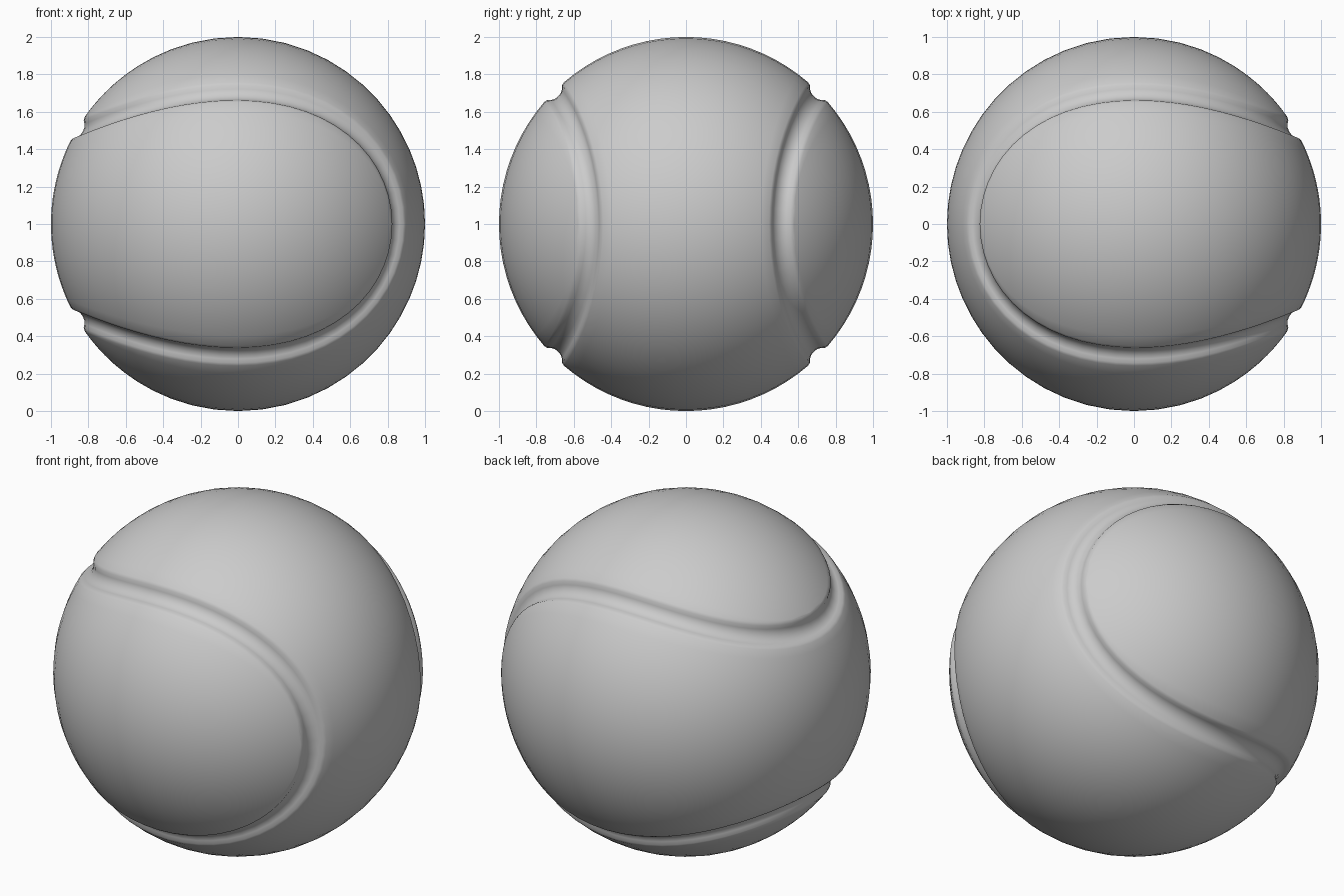
import bpy, bmesh
from math import sin, cos, sqrt, radians
from mathutils import Vector

if "Cube" in bpy.data.objects:
    bpy.data.objects.remove(bpy.data.objects["Cube"])

A, B = 0.755, 0.245            # shape of the seam curve on a unit sphere
ROWS, COLS = 56, 20            # panel resolution
# groove cross-section: (angle from seam centre, radius)
HALF = [(0.075, 1.0), (0.058, 0.995), (0.042, 0.98), (0.024, 0.969)]
PROFILE = [(-a, r) for a, r in HALF] + [(0, 0.966)] + [(a, r) for a, r in reversed(HALF)]


def seam(t):
    u = A * cos(t) + B * cos(3 * t)
    v = A * sin(t) - B * sin(3 * t)
    return Vector((2 * sqrt(A * B) * sin(2 * t), (u + v) / sqrt(2), (v - u) / sqrt(2))).normalized()


def beside(t, angle):
    """Point on the sphere at an angular distance sideways from the seam."""
    p = seam(t)
    side = p.cross(seam(t + 1e-3) - seam(t - 1e-3)).normalized()
    return p * cos(angle) + side * sin(angle)


def add_grid(bm, rows):
    grid = [[bm.verts.new(p) for p in row] for row in rows]
    for r0, r1 in zip(grid, grid[1:]):
        for j in range(len(r0) - 1):
            bm.faces.new((r0[j], r0[j + 1], r1[j + 1], r1[j]))


bm = bmesh.new()

# recessed seam strip
angles = [radians(45 + 180 * k / ROWS) for k in range(2 * ROWS + 1)]
add_grid(bm, [[beside(t, a) * r for a, r in PROFILE] for t in angles])

# two interlocking panels, each spanned by arcs between mirrored seam points
for tip in (45, 135):
    t0 = radians(tip)
    mid = seam(t0 + radians(90)) + seam(t0 - radians(90))
    quarter = t0 + radians(90)
    w = max((0.075, -0.075), key=lambda a: beside(quarter, a).dot(mid))
    rows = []
    for k in range(ROWS + 1):
        d = radians(180 * k / ROWS)
        p, q = beside(t0 + d, w), beside(t0 - d, w)
        ang = p.angle(q)
        if ang < 1e-4:
            rows.append([p] * (COLS + 1))
        else:
            rows.append([(p * sin(ang * (1 - j / COLS)) + q * sin(ang * j / COLS)) / sin(ang)
                         for j in range(COLS + 1)])
    add_grid(bm, rows)

bmesh.ops.remove_doubles(bm, verts=bm.verts, dist=1e-4)
bmesh.ops.recalc_face_normals(bm, faces=bm.faces)
mesh = bpy.data.meshes.new("ball")
bm.to_mesh(mesh)
bm.free()
ball = bpy.data.objects.new("ball", mesh)
ball.location.z = 1
bpy.context.collection.objects.link(ball)
mesh.shade_smooth()
